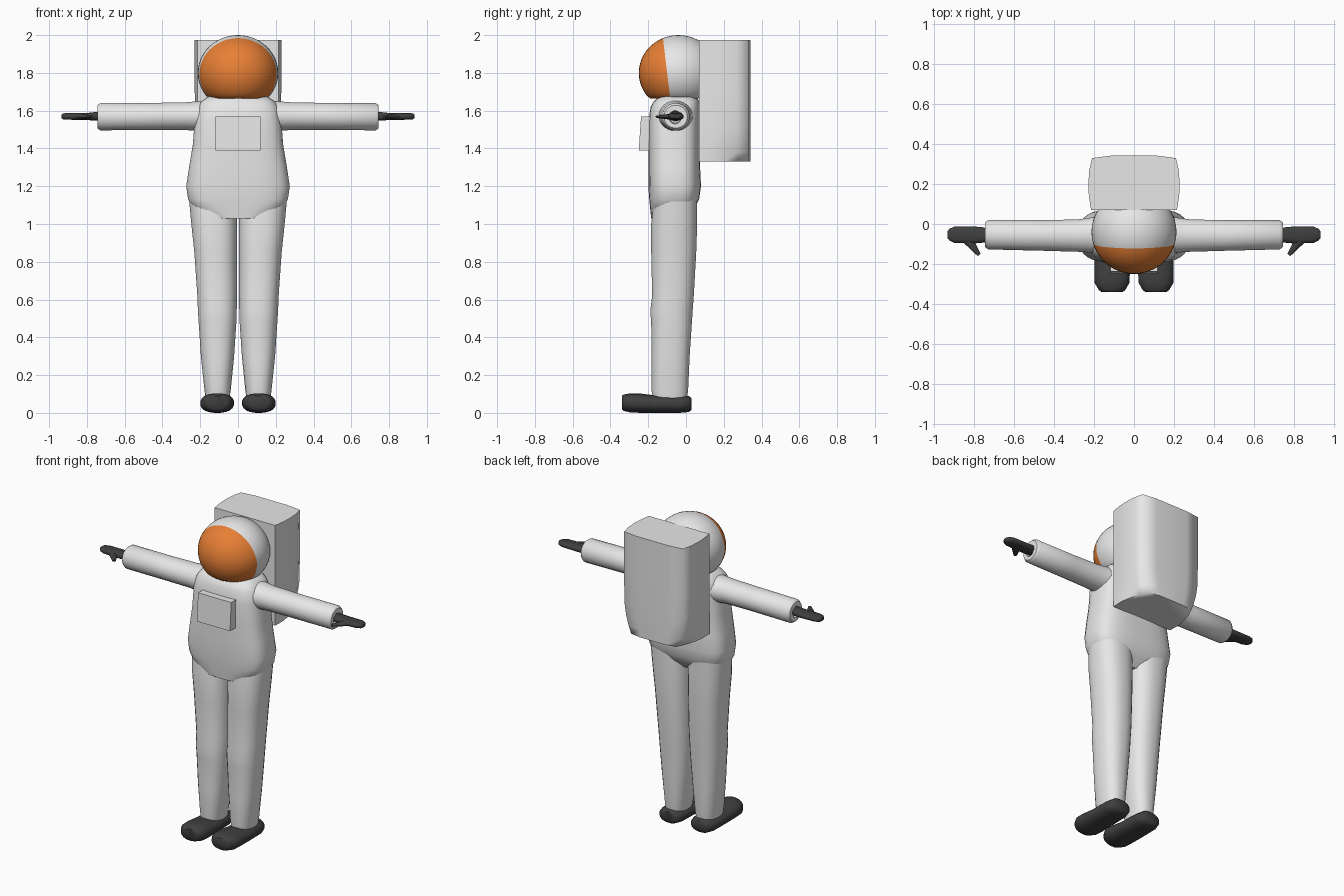
import bpy, bmesh, math
from mathutils import Vector

cube = bpy.data.objects.get("Cube")
if cube:
    bpy.data.objects.remove(cube, do_unlink=True)


def material(name, rgb):
    m = bpy.data.materials.new(name)
    m.use_nodes = True
    m.diffuse_color = (*rgb, 1)
    m.node_tree.nodes["Principled BSDF"].inputs["Base Color"].default_value = (*rgb, 1)
    return m


WHITE = material("suit white", (0.8, 0.8, 0.8))
ORANGE = material("visor orange", (0.9, 0.24, 0.04))
DARK = material("dark rubber", (0.05, 0.05, 0.05))


def finish(name, bm, mats, angle=40):
    bmesh.ops.recalc_face_normals(bm, faces=bm.faces)
    mesh = bpy.data.meshes.new(name)
    bm.to_mesh(mesh)
    bm.free()
    for m in mats:
        mesh.materials.append(m)
    ob = bpy.data.objects.new(name, mesh)
    bpy.context.collection.objects.link(ob)
    bpy.ops.object.select_all(action="DESELECT")
    ob.select_set(True)
    bpy.context.view_layer.objects.active = ob
    bpy.ops.object.shade_smooth_by_angle(angle=math.radians(angle))
    return ob


def spow(v, p):
    return math.copysign(abs(v) ** p, v)


def loft(name, rings, axis, mat, side=1, power=2.0, n=24, angle=40):
    """Rings are (position, u low, u high, v low, v high) along the axis."""
    bm = bmesh.new()
    loops = []
    for p, u0, u1, v0, v1 in rings:
        loop = []
        for i in range(n):
            a = math.tau * (i + 0.5) / n
            u = (u0 + u1) / 2 + (u1 - u0) / 2 * spow(math.cos(a), 2 / power)
            v = (v0 + v1) / 2 + (v1 - v0) / 2 * spow(math.sin(a), 2 / power)
            x, y, z = {"x": (p, u, v), "y": (u, p, v), "z": (u, v, p)}[axis]
            loop.append(bm.verts.new((x * side, y, z)))
        loops.append(loop)
    for a, b in zip(loops, loops[1:]):
        for i in range(n):
            j = (i + 1) % n
            bm.faces.new((a[i], a[j], b[j], b[i]))
    bm.faces.new(loops[0])
    bm.faces.new(loops[-1])
    return finish(name, bm, [mat], angle)


# Torso: wide at the hips, drawn in under the helmet
loft("torso", [
    (1.03, -0.13, 0.13, -0.185, 0.0),
    (1.08, -0.235, 0.235, -0.19, 0.045),
    (1.13, -0.265, 0.265, -0.195, 0.07),
    (1.20, -0.275, 0.275, -0.2, 0.08),
    (1.30, -0.26, 0.26, -0.2, 0.075),
    (1.42, -0.24, 0.24, -0.2, 0.075),
    (1.55, -0.23, 0.23, -0.198, 0.075),
    (1.62, -0.215, 0.215, -0.188, 0.075),
    (1.65, -0.195, 0.195, -0.17, 0.07),
    (1.68, -0.15, 0.15, -0.14, 0.05),
], "z", WHITE, power=3.2, n=32)

# Helmet: a flattened globe whose front is the visor
bm = bmesh.new()
bmesh.ops.create_uvsphere(bm, u_segments=40, v_segments=24, radius=1)
for v in bm.verts:
    x, y, z = v.co
    v.co = (0.213 * x, -0.04 + 0.21 * y, max(1.665, 1.8 + 0.2 * z))
seam, normal = Vector((0, -0.1, 1.8)), Vector((0, -1, -0.12)).normalized()
bmesh.ops.bisect_plane(bm, geom=bm.verts[:] + bm.edges[:] + bm.faces[:],
                       plane_co=seam, plane_no=normal, dist=1e-5)
for f in bm.faces:
    f.material_index = int((f.calc_center_median() - seam).dot(normal) > 0)
finish("helmet", bm, [WHITE, ORANGE], 60)

# Backpack: bowed sides, drawn in at the lower back corners
half_outline = [(0.215, 0.07), (0.226, 0.14), (0.229, 0.2), (0.224, 0.27), (0.21, 0.33)]
bm = bmesh.new()
levels = []
for z, taper in ((1.33, 0.24), (1.38, 0.15), (1.44, 0.07), (1.52, 0.01), (1.7, 0), (1.975, 0)):
    pts = []
    for x, y in half_outline:
        depth = (y - 0.07) / 0.26
        pts.append((x * (1 - taper * depth ** 1.5), y))
    outline = pts + [(pts[-1][0] * k, 0.342) for k in (0.55, -0.55)]
    outline += [(-x, y) for x, y in reversed(pts)]
    levels.append([bm.verts.new((x, y, z)) for x, y in outline])
for a, b in zip(levels, levels[1:]):
    for i in range(len(a)):
        j = (i + 1) % len(a)
        bm.faces.new((a[i], a[j], b[j], b[i]))
bm.faces.new(levels[0])
bm.faces.new(levels[-1])
finish("backpack", bm, [WHITE], 75)

# Chest control box, leaning slightly
bm = bmesh.new()
bmesh.ops.create_cube(bm, size=1)
for v in bm.verts:
    x, y, z = v.co
    front = -0.238 + 0.012 * (z - 0.5)
    v.co = (0.236 * x, front if y < 0 else -0.18, 1.48 + 0.18 * z)
finish("chest_box", bm, [WHITE], 30)

for label, s in (("left", 1), ("right", -1)):
    # Legs with a slight knee
    loft(label + "_leg", [
        (0.07, 0.045, 0.172, -0.175, 0.005),
        (0.12, 0.038, 0.178, -0.183, 0.012),
        (0.30, 0.02, 0.197, -0.183, 0.02),
        (0.48, 0.008, 0.209, -0.185, 0.032),
        (0.54, 0.006, 0.213, -0.19, 0.036),
        (0.62, 0.005, 0.216, -0.18, 0.042),
        (0.85, 0.005, 0.232, -0.185, 0.055),
        (1.00, 0.005, 0.248, -0.185, 0.06),
        (1.13, 0.008, 0.26, -0.17, 0.06),
    ], "z", WHITE, s, 2.4)

    # Boots
    loft(label + "_boot", [
        (-0.34, 0.055, 0.165, 0.02, 0.09),
        (-0.33, 0.043, 0.177, 0.01, 0.098),
        (-0.295, 0.022, 0.198, 0.002, 0.104),
        (-0.25, 0.02, 0.2, 0.0, 0.104),
        (-0.16, 0.025, 0.198, 0.0, 0.093),
        (-0.03, 0.03, 0.195, 0.0, 0.09),
        (0.015, 0.045, 0.18, 0.004, 0.09),
        (0.028, 0.065, 0.16, 0.015, 0.08),
    ], "y", DARK, s, 2.3, 20, 50)

    # Arms with a chamfered cuff
    loft(label + "_arm", [
        (0.14, -0.15, 0.05, 1.49, 1.655),
        (0.20, -0.145, 0.035, 1.49, 1.652),
        (0.28, -0.14, 0.024, 1.497, 1.645),
        (0.45, -0.135, 0.02, 1.497, 1.642),
        (0.73, -0.128, 0.02, 1.495, 1.641),
        (0.745, -0.117, 0.008, 1.507, 1.629),
        (0.745, -0.09, -0.025, 1.53, 1.6),
        (0.72, -0.088, -0.028, 1.535, 1.595),
    ], "x", WHITE, s, 2.0, 20, 45)

    # Gloves: flat hand plus a thumb
    loft(label + "_hand", [
        (0.71, -0.085, -0.03, 1.545, 1.598),
        (0.755, -0.094, -0.016, 1.547, 1.593),
        (0.80, -0.098, -0.012, 1.55, 1.588),
        (0.90, -0.095, -0.013, 1.552, 1.588),
        (0.925, -0.082, -0.024, 1.554, 1.586),
        (0.935, -0.07, -0.038, 1.56, 1.58),
    ], "x", DARK, s, 2.5, 16, 50)
    bm = bmesh.new()
    bmesh.ops.create_cone(bm, cap_ends=True, segments=10, radius1=0.028, radius2=0.01, depth=0.1)
    direction = Vector((-0.6 * s, -0.8, 0))
    spin = Vector((0, 0, 1)).rotation_difference(direction)
    for v in bm.verts:
        v.co = spin @ v.co + Vector((0.855 * s - 0.05 * s, -0.115, 1.568))
        v.co.z = 1.568 + (v.co.z - 1.568) * 0.6
    finish(label + "_thumb", bm, [DARK], 50)
